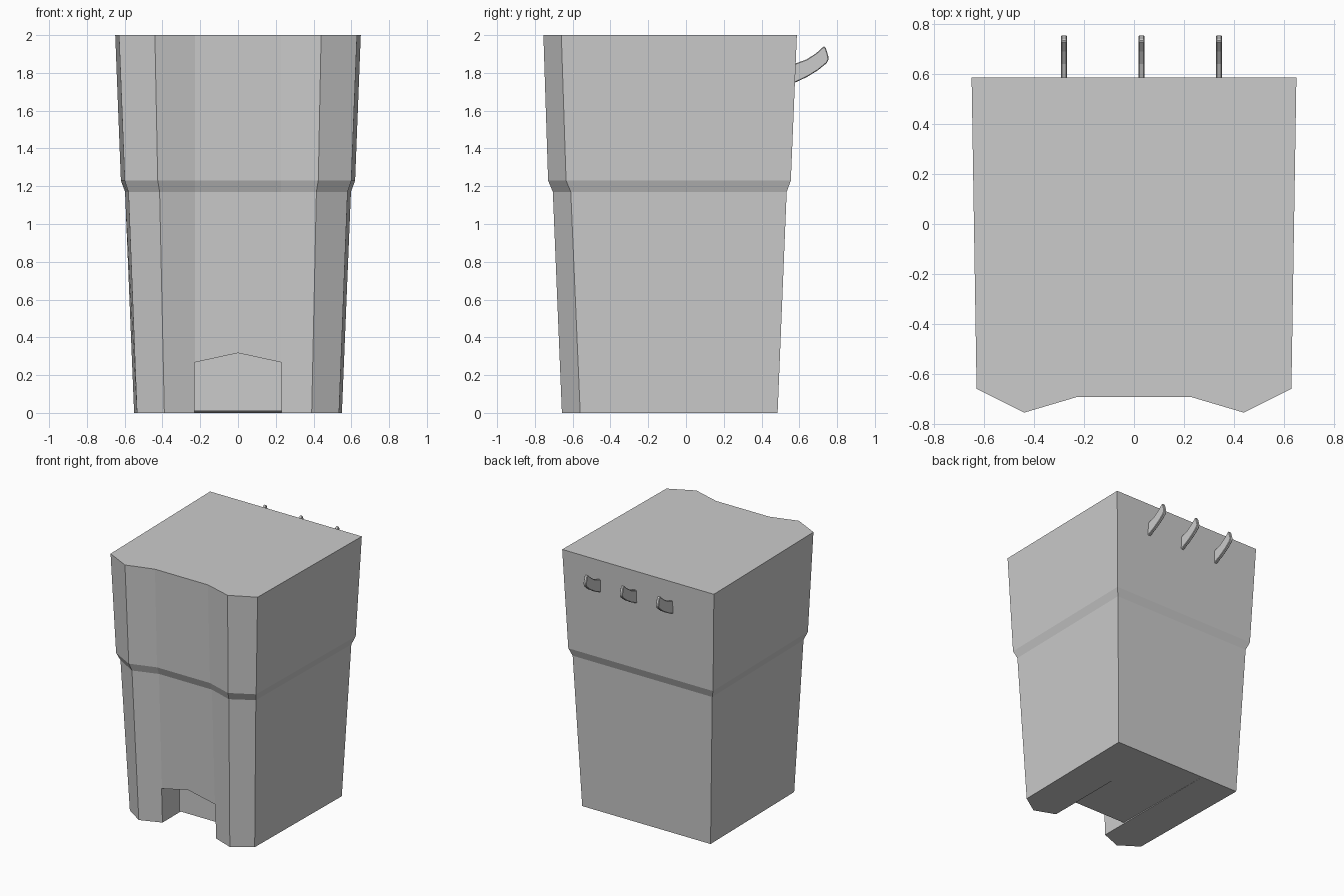
import bpy
import bmesh

if "Cube" in bpy.data.objects:
    bpy.data.objects.remove(bpy.data.objects["Cube"])

grey = bpy.data.materials.new("plain grey")
grey.diffuse_color = (0.6, 0.6, 0.6, 1)
grey.use_nodes = True
grey.node_tree.nodes["Principled BSDF"].inputs["Base Color"].default_value = grey.diffuse_color


def finish(name, bm):
    bmesh.ops.recalc_face_normals(bm, faces=bm.faces)
    mesh = bpy.data.meshes.new(name)
    bm.to_mesh(mesh)
    bm.free()
    mesh.materials.append(grey)
    obj = bpy.data.objects.new(name, mesh)
    bpy.context.collection.objects.link(obj)
    return obj


def loft(name, rings):
    """Skin a stack of matching rings and cap both ends."""
    bm = bmesh.new()
    loops = [[bm.verts.new(p) for p in ring] for ring in rings]
    n = len(loops[0])
    for a, b in zip(loops, loops[1:]):
        for i in range(n):
            j = (i + 1) % n
            bm.faces.new((a[i], a[j], b[j], b[i]))
    bm.faces.new(loops[0])
    bm.faces.new(loops[-1])
    return finish(name, bm)


def prism_x(name, profile, x0, x1):
    """Extrude a (y, z) outline along x."""
    return loft(name, [[(x, y, z) for y, z in profile] for x in (x0, x1)])


def body_ring(z, back_x, side_x, ridge_x, back_y, side_y, ridge_y, panel_y):
    half = [(back_x, back_y), (side_x, side_y), (ridge_x, ridge_y), (0.227, panel_y)]
    outline = half + [(-x, y) for x, y in reversed(half)]
    return [(x, y, z) for x, y in outline]


# Tapered bin body with a stepped waist and a recessed front panel
body = loft("bin_body", [
    body_ring(0.00, 0.55, 0.535, 0.39, 0.485, -0.56, -0.657, -0.595),
    body_ring(1.17, 0.598, 0.58, 0.415, 0.533, -0.61, -0.705, -0.643),
    body_ring(1.23, 0.62, 0.60, 0.425, 0.555, -0.635, -0.73, -0.667),
    body_ring(2.00, 0.65, 0.63, 0.44, 0.587, -0.66, -0.755, -0.692),
])

# Foot notch with a peaked top, cut into the front
notch_outline = [(-0.23, -0.1), (0.23, -0.1), (0.23, 0.267), (0, 0.317), (-0.23, 0.267)]
notch = loft("notch_cutter", [[(x, y, z) for x, z in notch_outline] for y in (-0.9, -0.39)])

# Slightly sloping strip under the base, running from the notch to the back edge
slope = prism_x("slope_cutter", [(-0.45, 0.0107), (0.485, 0), (0.485, -0.1), (-0.45, -0.1)],
                -0.23, 0.23)

for cutter in (notch, slope):
    mod = body.modifiers.new(cutter.name, "BOOLEAN")
    mod.operation = "DIFFERENCE"
    mod.solver = "EXACT"
    mod.object = cutter
    cutter.hide_render = True
    cutter.hide_set(True)

# Three curved hooks on the back
hook_outline = [(0.56, 1.745), (0.58, 1.75), (0.64, 1.778), (0.70, 1.815), (0.745, 1.852),
                (0.755, 1.872), (0.753, 1.89), (0.74, 1.932), (0.731, 1.942), (0.69, 1.905),
                (0.64, 1.872), (0.58, 1.85), (0.56, 1.845)]
for i, x in enumerate((-0.28, 0.03, 0.34)):
    hook = prism_x(f"hook_{i + 1}", hook_outline, x - 0.012, x + 0.012)
    bevel = hook.modifiers.new("soft_edge", "BEVEL")
    bevel.width = 0.004
    bevel.segments = 1
